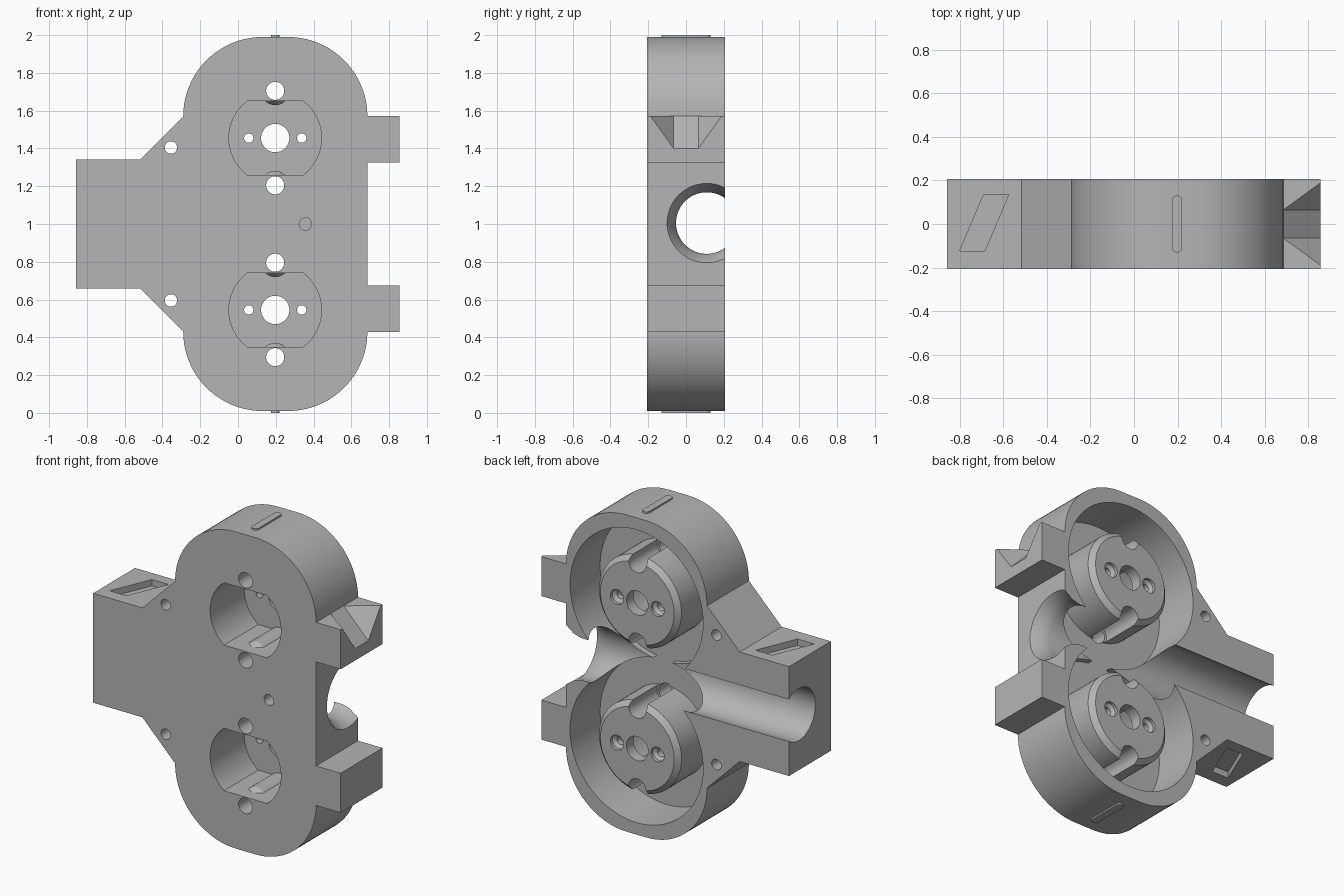
import bpy, bmesh, math
from mathutils import Vector

cube = bpy.data.objects.get("Cube")
if cube:
    bpy.data.objects.remove(cube)

grey = bpy.data.materials.new("plain_grey")
grey.use_nodes = True
COL = (0.46, 0.46, 0.46, 1)
grey.diffuse_color = COL
grey.node_tree.nodes["Principled BSDF"].inputs["Base Color"].default_value = COL

D = 0.207           # half thickness
MID = 1.0           # mirror height
CX = 0.197          # centre line of the round ends
FLOOR = -0.09       # pocket floor
MOTORS = (MID + 0.455, MID - 0.455)


def finish(name, bm):
    bmesh.ops.recalc_face_normals(bm, faces=bm.faces)
    me = bpy.data.meshes.new(name)
    bm.to_mesh(me)
    bm.free()
    me.materials.append(grey)
    ob = bpy.data.objects.new(name, me)
    bpy.context.collection.objects.link(ob)
    return ob


def prism(name, pts, lo, hi, axis="y"):
    """Extrude a 2D outline along y or z."""
    bm = bmesh.new()
    place = (lambda a, b, t: (a, t, b)) if axis == "y" else (lambda a, b, t: (a, b, t))
    face = bm.faces.new([bm.verts.new(place(a, b, lo)) for a, b in pts])
    geo = bmesh.ops.extrude_face_region(bm, geom=[face])["geom"]
    move = Vector(place(0, 0, hi - lo))
    bmesh.ops.translate(bm, vec=move, verts=[g for g in geo if isinstance(g, bmesh.types.BMVert)])
    return finish(name, bm)


def turned(name, profile, centre, axis="y", n=48):
    """Round solid from (radius, position) pairs along y or x."""
    bm = bmesh.new()
    rings = []
    for r, t in profile:
        ring = []
        for i in range(n):
            a = 2 * math.pi * (i + 0.5) / n
            u, v = centre[0] + r * math.cos(a), centre[1] + r * math.sin(a)
            ring.append(bm.verts.new((u, t, v) if axis == "y" else (t, u, v)))
        rings.append(ring)
    for p, q in zip(rings, rings[1:]):
        for i in range(n):
            j = (i + 1) % n
            bm.faces.new((p[i], p[j], q[j], q[i]))
    bm.faces.new(rings[0])
    bm.faces.new(rings[-1])
    return finish(name, bm)


def combine(target, tool, how="DIFFERENCE"):
    mod = target.modifiers.new("shape", "BOOLEAN")
    mod.operation, mod.solver, mod.object = how, "EXACT", tool
    bpy.context.view_layer.objects.active = target
    bpy.ops.object.modifier_apply(modifier=mod.name)
    bpy.data.objects.remove(tool)


def arc(cx, cz, r, start, end, n=20):
    return [(cx + r * math.cos(math.radians(start + (end - start) * i / n)),
             cz + r * math.sin(math.radians(start + (end - start) * i / n))) for i in range(n + 1)]


# Housing outline: upper half, then mirrored for the lower half
R = 0.42
upper = [(0.685, 1.325), (0.855, 1.325), (0.855, 1.572), (0.685, 1.572)]
upper += arc(0.265, 1.57, R, 1, 90) + arc(0.13, 1.57, R, 90, 180)
upper += [(-0.517, 1.342), (-0.857, 1.342)]
lower = [(x, 2 * MID - z) for x, z in reversed(upper)]
housing = prism("housing", upper + lower, -D, D)

# Round back pockets
for z in MOTORS:
    combine(housing, turned("pocket", [(0.46, FLOOR), (0.46, 0.3)], (CX, z), n=96))

# Cross bore, flared at one end
combine(housing, turned("bore", [(0.163, -1), (0.163, 0.58), (0.175, 0.63), (0.21, 0.685), (0.21, 0.7)],
                        (0.11, 1.005), axis="x", n=64))

# Motor bosses with front recess, screw grooves and holes
for z in MOTORS:
    boss = turned("boss", [(0.285, -0.12), (0.285, 0.17), (0.255, 0.2)], (CX, z), n=64)
    combine(housing, boss, "UNION")
    recess = turned("recess", [(0.245, -0.3), (0.245, 0.13)], (CX, z), n=64)
    flats = [(CX + sx * 0.3, z + sz * 0.195) for sx, sz in ((-1, -1), (1, -1), (1, 1), (-1, 1))]
    combine(recess, prism("flats", flats, -0.4, 0.4), "INTERSECT")
    for s in (-1, 1):
        rib = turned("rib", [(0.05, -0.14), (0.076, -0.1), (0.076, 0.2)], (CX, z + s * 0.25), n=32)
        combine(recess, rib)
    combine(housing, recess)
    combine(housing, turned("shaft_hole", [(0.075, 0.05), (0.075, 0.3)], (CX, z)))
    for s in (-1, 1):
        screw = turned("screw_hole", [(0.048, -0.3), (0.048, FLOOR + 0.01), (0.06, FLOOR + 0.011), (0.06, 0.3)],
                       (CX, z + s * 0.25), n=32)
        combine(housing, screw)
        small = turned("small_hole", [(0.025, 0.05), (0.025, 0.165), (0.046, 0.18), (0.046, 0.3)],
                       (CX + s * 0.14, z), n=24)
        combine(housing, small)

# Mounting holes and blind front hole
for z in (1.405, 0.595):
    combine(housing, turned("mount_hole", [(0.033, -0.3), (0.033, 0.3)], (-0.355, z), n=32))
combine(housing, turned("blind_hole", [(0.033, -0.3), (0.033, -0.12)], (0.357, 1.0), n=32))

# Slanted recesses above and below the arm
slant = [(-0.80, -0.125), (-0.685, -0.125), (-0.575, 0.135), (-0.69, 0.135)]
combine(housing, prism("top_slant", slant, 1.302, 1.4, "z"))
combine(housing, prism("bottom_slant", slant, 0.6, 0.698, "z"))

# Flared notch in the upper tab
bm = bmesh.new()
for s in (-1, 1):
    for p in ((0.684, 0.065, 1.573), (0.9, 0.065, 1.354), (0.9, 0.222, 1.573)):
        bm.verts.new((p[0], s * p[1], p[2]))
bmesh.ops.convex_hull(bm, input=bm.verts)
combine(housing, finish("notch", bm))

# Raised ridges at both ends
capsule = [(CX + y, x) for x, y in arc(0.108, 0, 0.023, -90, 90, 8) + arc(-0.108, 0, 0.023, 90, 270, 8)]
ridges = [prism("top_ridge", capsule, 1.97, 2.0, "z"), prism("bottom_ridge", capsule, 0, 0.03, "z")]

# Smooth round surfaces, keep edges sharp
for ob in [housing] + ridges:
    bpy.ops.object.select_all(action="DESELECT")
    ob.select_set(True)
    bpy.context.view_layer.objects.active = ob
    bpy.ops.object.shade_smooth_by_angle(angle=math.radians(25))
